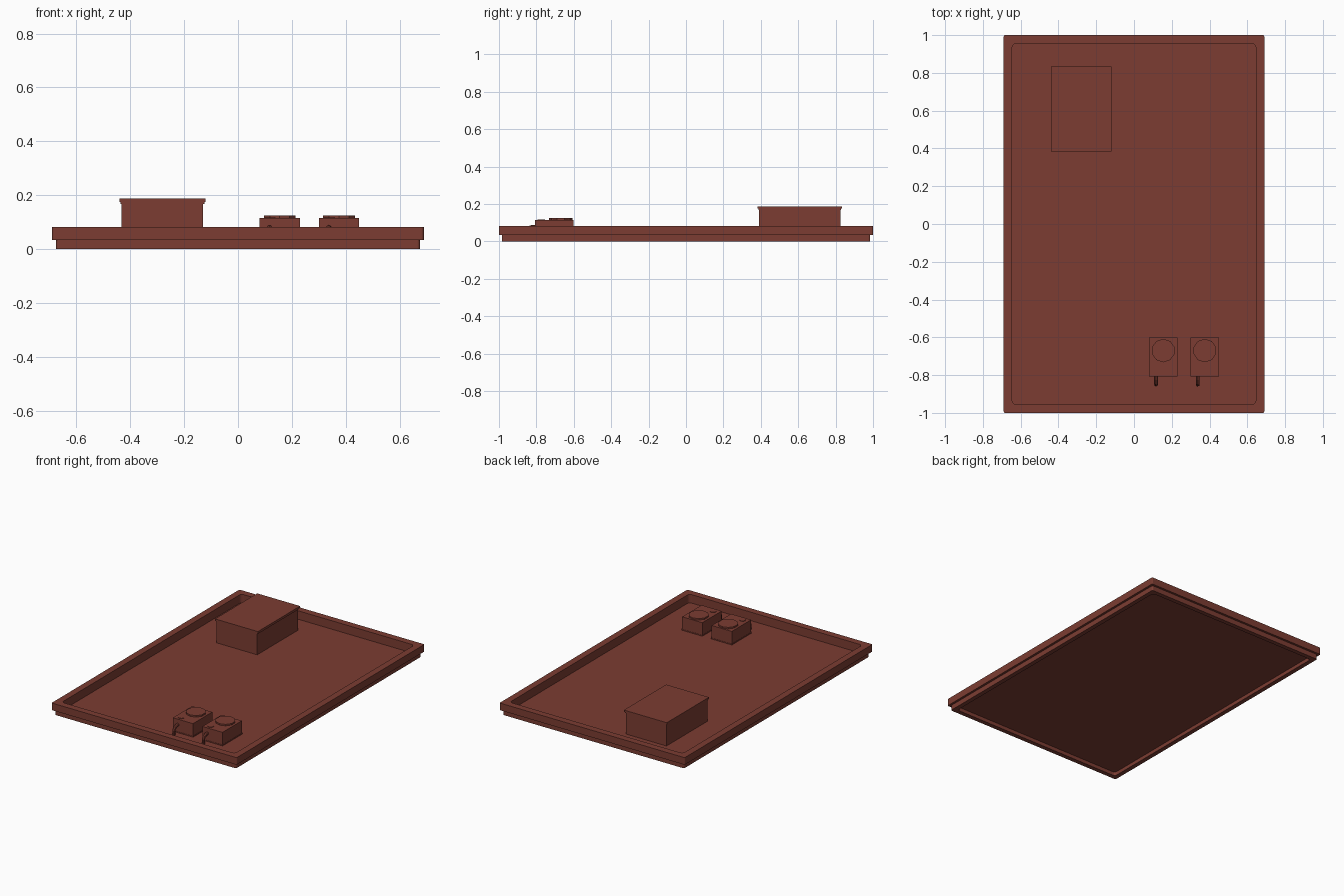
import bpy, bmesh, math
from mathutils import Vector

if "Cube" in bpy.data.objects:
    bpy.data.objects.remove(bpy.data.objects["Cube"])

FLOOR = 0.025
paint = bpy.data.materials.new("red_brown")
paint.diffuse_color = (0.20, 0.046, 0.032, 1)
paint.use_nodes = True
paint.node_tree.nodes["Principled BSDF"].inputs["Base Color"].default_value = paint.diffuse_color


def finish(name, bm):
    bmesh.ops.recalc_face_normals(bm, faces=bm.faces)
    me = bpy.data.meshes.new(name)
    bm.to_mesh(me)
    bm.free()
    me.materials.append(paint)
    ob = bpy.data.objects.new(name, me)
    bpy.context.collection.objects.link(ob)
    return ob


def box(name, x0, x1, y0, y1, z0, z1):
    bm = bmesh.new()
    bmesh.ops.create_cube(bm, size=1)
    for v in bm.verts:
        v.co = ((x0 + x1) / 2 + v.co.x * (x1 - x0),
                (y0 + y1) / 2 + v.co.y * (y1 - y0),
                (z0 + z1) / 2 + v.co.z * (z1 - z0))
    return finish(name, bm)


def disc(name, x, y, z0, z1, r, sides):
    bm = bmesh.new()
    bmesh.ops.create_cone(bm, cap_ends=True, segments=sides, radius1=r,
                          radius2=r, depth=z1 - z0)
    for v in bm.verts:
        v.co += Vector((x, y, (z0 + z1) / 2))
    return finish(name, bm)


def rounded(hx, hy, r):
    pts = []
    for i, (sx, sy) in enumerate([(1, 1), (-1, 1), (-1, -1), (1, -1)]):
        for k in range(4):
            a = math.radians(90 * i + 30 * k)
            pts.append((sx * (hx - r) + r * math.cos(a), sy * (hy - r) + r * math.sin(a)))
    return pts


def rect_ring(name, outer, inner, z0, z1):
    bm = bmesh.new()
    loops = [[bm.verts.new((x, y, z)) for x, y in rounded(*size)]
             for size, z in ((outer, z0), (outer, z1), (inner, z1), (inner, z0))]
    n = len(loops[0])
    for a in range(4):
        la, lb = loops[a], loops[(a + 1) % 4]
        for i in range(n):
            j = (i + 1) % n
            bm.faces.new((la[i], la[j], lb[j], lb[i]))
    return finish(name, bm)


def pipe(name, pts, r, sides=8):
    # circular sections swept in the YZ plane
    bm = bmesh.new()
    P = [Vector(p) for p in pts]
    rings = []
    for i, p in enumerate(P):
        t = (P[min(i + 1, len(P) - 1)] - P[max(i - 1, 0)]).normalized()
        u = Vector((1, 0, 0))
        w = t.cross(u)
        rings.append([bm.verts.new(p + r * (math.cos(a) * u + math.sin(a) * w))
                      for a in (2 * math.pi * k / sides for k in range(sides))])
    for a, b in zip(rings, rings[1:]):
        for k in range(sides):
            m = (k + 1) % sides
            bm.faces.new((a[k], a[m], b[m], b[k]))
    bm.faces.new(rings[0])
    bm.faces.new(rings[-1])
    return finish(name, bm)


# Roof deck and two-step parapet
rect_ring("lower_band", (0.675, 0.985, 0.008), (0.645, 0.955, 0.02), 0, 0.034)
rect_ring("parapet", (0.69, 1.0, 0.008), (0.645, 0.955, 0.02), 0.034, 0.082)
bm = bmesh.new()
bm.faces.new([bm.verts.new((x, y, FLOOR)) for x, y in rounded(0.646, 0.956, 0.02)])
finish("roof_deck", bm)

# Roof access housing with overhanging lid
box("access_housing", -0.432, -0.13, 0.39, 0.825, FLOOR, 0.168)
box("lid_step", -0.436, -0.124, 0.387, 0.829, 0.168, 0.175)
box("lid", -0.44, -0.12, 0.383, 0.833, 0.175, 0.187)

# Two ventilation units with fan caps and drain pipes
for n, x in enumerate((0.155, 0.375), 1):
    box(f"unit_{n}_base", x - 0.077, x + 0.077, -0.81, -0.6, FLOOR, 0.031)
    box(f"unit_{n}_body", x - 0.075, x + 0.075, -0.808, -0.602, FLOOR, 0.115)
    disc(f"unit_{n}_fan_cap", x, -0.67, 0.115, 0.125, 0.062, 10)
    disc(f"unit_{n}_small_cap", x - 0.035, -0.775, 0.115, 0.118, 0.02, 8)
    px = x - 0.038
    pipe(f"unit_{n}_pipe", [(px, -0.79, 0.079), (px, -0.825, 0.078), (px, -0.842, 0.07),
                            (px, -0.85, 0.055), (px, -0.85, FLOOR)], 0.01)
